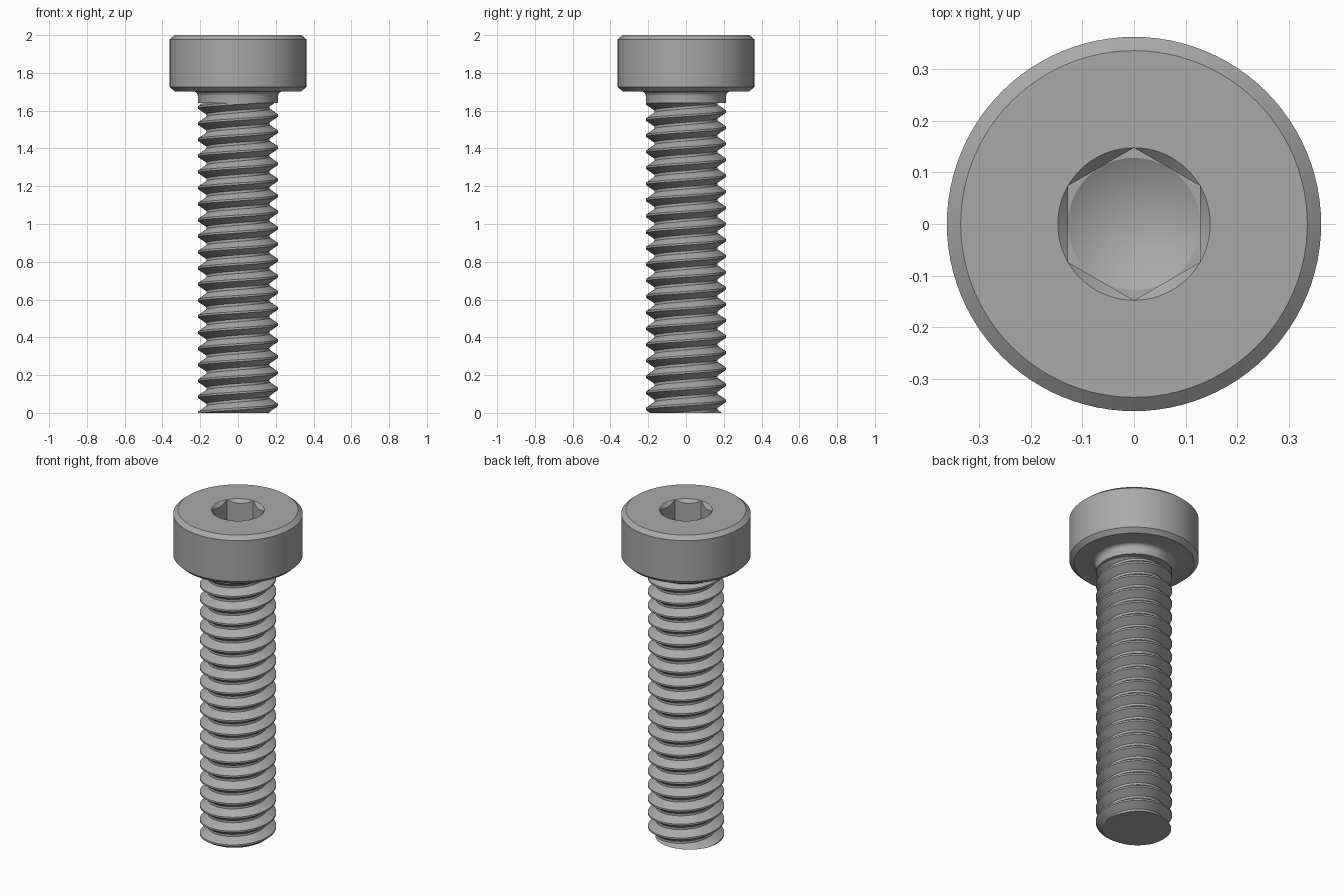
import bpy, bmesh
from math import pi, cos, sin, tan, radians

SEG = 96
PITCH = 0.0851
CREST, ROOT = 0.2128, 0.168
THREAD_TOP = 1.64
HEX_IN, HEX_OUT = 0.1277, 0.1474
FLOOR = 1.8

cube = bpy.data.objects.get("Cube")
if cube:
    bpy.data.objects.remove(cube)

steel = bpy.data.materials.new("grey steel")
steel.use_nodes = True
GREY = (0.4, 0.4, 0.4, 1)
steel.diffuse_color = GREY
steel.node_tree.nodes["Principled BSDF"].inputs["Base Color"].default_value = GREY


def skin(bm, rows, wrap):
    """Join neighbouring rows of vertices with quads."""
    for a, b in zip(rows, rows[1:]):
        n = len(a)
        for i in range(n if wrap else n - 1):
            j = (i + 1) % n
            bm.faces.new((a[i], a[j], b[j], b[i]))


def finish(bm, name, angle):
    bmesh.ops.remove_doubles(bm, verts=bm.verts, dist=1e-5)
    bmesh.ops.recalc_face_normals(bm, faces=bm.faces)
    mesh = bpy.data.meshes.new(name)
    bm.to_mesh(mesh)
    bm.free()
    mesh.materials.append(steel)
    ob = bpy.data.objects.new(name, mesh)
    bpy.context.collection.objects.link(ob)
    bpy.ops.object.select_all(action="DESELECT")
    ob.select_set(True)
    bpy.context.view_layer.objects.active = ob
    bpy.ops.object.shade_smooth_by_angle(angle=radians(angle))


# Head with neck fillet, chamfers and hexagonal socket, as rings from bottom to socket tip
def hex_radius(a):
    return HEX_IN / cos((a + pi / 6) % (pi / 3) - pi / 6)


def circle(r, z):
    return lambda a: (r, z)


def socket_edge(a):
    r = hex_radius(a)
    return r, 2 - (HEX_OUT - r)


fillet = [circle(0.2368 - 0.024 * cos(t * pi / 8), 1.678 + 0.024 * sin(t * pi / 8))
          for t in range(5)]
rings = [circle(0, THREAD_TOP), circle(CREST, THREAD_TOP)] + fillet + [
    circle(0.336, 1.702), circle(0.3617, 1.726),
    circle(0.3617, 1.978), circle(0.335, 2),
    circle(HEX_OUT, 2), socket_edge,
    lambda a: (hex_radius(a), FLOOR),
    circle(HEX_IN, FLOOR), circle(0, FLOOR - HEX_IN * tan(radians(30)))]

bm = bmesh.new()
rows = []
for ring in rings:
    row = []
    for i in range(SEG):
        a = 2 * pi * i / SEG
        r, z = ring(a)
        row.append(bm.verts.new((r * cos(a), r * sin(a), z)))
    rows.append(row)
skin(bm, rows, True)
finish(bm, "socket_head", 25)

# Threaded shank: a tooth profile swept along a right-handed helix, then trimmed flat
tooth = [(ROOT, -0.5), (ROOT, -0.42), (CREST, -0.06), (CREST, 0.06), (ROOT, 0.42), (ROOT, 0.5)]
bm = bmesh.new()
rows = []
turns = int(THREAD_TOP / PITCH) + 4
for i in range(SEG * turns + 1):
    a = 2 * pi * i / SEG
    base = PITCH * (i / SEG - 2.5)
    rows.append([bm.verts.new((r * cos(a), r * sin(a), base + PITCH * t)) for r, t in tooth])
skin(bm, rows, False)
bmesh.ops.remove_doubles(bm, verts=bm.verts, dist=1e-5)
for z, up in ((0, -1), (THREAD_TOP, 1)):
    geom = bm.verts[:] + bm.edges[:] + bm.faces[:]
    cut = bmesh.ops.bisect_plane(bm, geom=geom, plane_co=(0, 0, z), plane_no=(0, 0, up),
                                 clear_outer=True)
    rim = [e for e in cut["geom_cut"] if isinstance(e, bmesh.types.BMEdge)]
    bmesh.ops.edgeloop_fill(bm, edges=rim)
finish(bm, "threaded_shank", 30)
